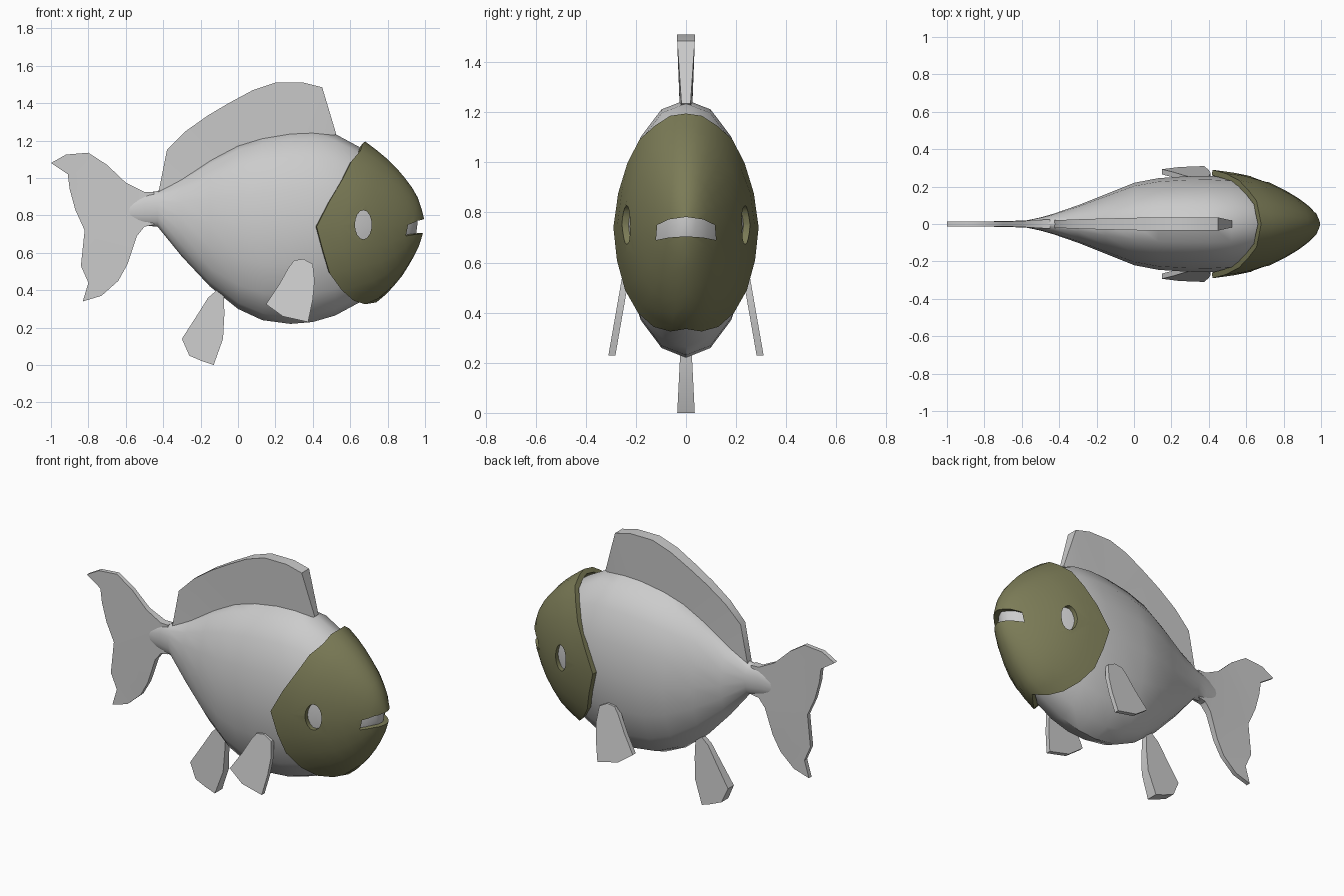
import bpy, bmesh, math

if "Cube" in bpy.data.objects:
    bpy.data.objects.remove(bpy.data.objects["Cube"])


def finish(name, verts, faces, smooth=True):
    me = bpy.data.meshes.new(name)
    me.from_pydata(verts, [], faces)
    ob = bpy.data.objects.new(name, me)
    bpy.context.collection.objects.link(ob)
    bm = bmesh.new()
    bm.from_mesh(me)
    bmesh.ops.triangulate(bm, faces=[f for f in bm.faces if len(f.verts) > 4])
    bmesh.ops.recalc_face_normals(bm, faces=bm.faces)
    bm.to_mesh(me)
    bm.free()
    if smooth:
        shade(ob)
    return ob


def shade(ob, angle=40):
    bpy.ops.object.select_all(action='DESELECT')
    ob.select_set(True)
    bpy.context.view_layer.objects.active = ob
    bpy.ops.object.shade_smooth_by_angle(angle=math.radians(angle))


def section(table, x):
    """Interpolate (top, bottom, half width) of a profile table at x."""
    for a, b in zip(table, table[1:]):
        if x <= b[0]:
            t = max(0, (x - a[0]) / (b[0] - a[0]))
            return [p + (q - p) * t for p, q in zip(a[1:], b[1:])]
    return table[-1][1:]


def ring_point(table, x, ang):
    top, bot, w = section(table, x)
    return (x, w * math.cos(ang),
            (top + bot) / 2 + (top - bot) / 2 * math.sin(ang))


def loft(rows, n, tip):
    """Faces joining rings of n points; the last vertex index is the nose tip."""
    faces = [(r * n + i, r * n + (i + 1) % n, (r + 1) * n + (i + 1) % n, (r + 1) * n + i)
             for r in range(rows - 1) for i in range(n)]
    return faces + [((rows - 1) * n + i, (rows - 1) * n + (i + 1) % n, tip) for i in range(n)]


def fin(name, outline, half, mid=lambda x, z: 0):
    """Flat fin from an x-z outline; half thickness and centre y vary over it."""
    n = len(outline)
    verts = [(x, mid(x, z) + s * half(x, z), z) for s in (-1, 1) for x, z in outline]
    faces = [tuple(range(n)), tuple(range(2 * n - 1, n - 1, -1))]
    faces += [(i, (i + 1) % n, n + (i + 1) % n, n + i) for i in range(n)]
    return finish(name, verts, faces)


# Body: x, top, bottom, half width
BODY = [(-.6, .87, .77, .014), (-.5, .92, .745, .035), (-.43, .93, .74, .055),
        (-.3, 1.0, .58, .10), (-.15, 1.10, .42, .16), (0, 1.18, .30, .22),
        (.13, 1.22, .24, .245), (.28, 1.245, .22, .255), (.4, 1.25, .23, .257),
        (.52, 1.235, .265, .25), (.65, 1.165, .335, .225), (.75, 1.09, .39, .185),
        (.85, 1.0, .50, .135), (.91, .92, .60, .09), (.95, .84, .68, .04)]
N = 16
verts = [ring_point(BODY, row[0], 2 * math.pi * i / N) for row in BODY for i in range(N)]
verts.append((.96, 0, .76))
finish("body", verts, loft(len(BODY), N, len(verts) - 1) + [tuple(range(N))])

# Mask: shell over the head with a swept back edge
MASK = [(.42, 1.27, .21, .29), (.6, 1.235, .27, .265), (.68, 1.195, .31, .24),
        (.74, 1.15, .335, .215), (.80, 1.10, .385, .185), (.87, 1.03, .465, .145),
        (.93, .95, .56, .10), (.97, .88, .64, .065), (.99, .80, .71, .025)]
EDGE = [.74, .62, .49, .42, .56, .655, .68]      # back edge x from belly to crown


def edge_x(ang):
    u = (math.degrees(math.asin(math.sin(ang))) + 90) / 30
    k = min(5, int(u + 1e-6))
    return EDGE[k] + (EDGE[k + 1] - EDGE[k]) * (u - k)


M, ROWS = 24, 9
verts = []
for r in range(ROWS):
    s = 1 - (1 - r / (ROWS - 1)) ** 1.7
    for i in range(M):
        a = 2 * math.pi * i / M
        e = edge_x(a)
        verts.append(ring_point(MASK, e + (.99 - e) * s, a))
verts.append((1.0, 0, .76))
mask = finish("mask", verts, loft(ROWS, M, len(verts) - 1), smooth=False)
mat = bpy.data.materials.new("olive")
mat.diffuse_color = (.2, .2, .095, 1)
mat.use_nodes = True
mat.node_tree.nodes["Principled BSDF"].inputs["Base Color"].default_value = mat.diffuse_color
mask.data.materials.append(mat)

# Eye and mouth openings
eye = [(.67 + .045 * math.cos(math.pi * k / 8), .75 + .078 * math.sin(math.pi * k / 8))
       for k in range(16)]
eye_cutter = fin("eye_cutter", eye, lambda x, z: .5)
lips = [(-.12, .69), (-.07, .70), (0, .705), (.07, .70), (.12, .69),
        (.115, .75), (.07, .772), (0, .782), (-.07, .772), (-.115, .75)]
n = len(lips)
mouth_cutter = finish("mouth_cutter", [(x, y, z) for x in (.8, 1.2) for y, z in lips],
                      [tuple(range(n)), tuple(range(2 * n - 1, n - 1, -1))] +
                      [(i, (i + 1) % n, n + (i + 1) % n, n + i) for i in range(n)])
bpy.context.view_layer.objects.active = mask
solid = mask.modifiers.new("shell", 'SOLIDIFY')
solid.thickness, solid.offset = .03, -1
bpy.ops.object.modifier_apply(modifier="shell")
for cutter in (eye_cutter, mouth_cutter):
    cutter.hide_render = True
    cut = mask.modifiers.new("cut", 'BOOLEAN')
    cut.object, cut.operation, cut.solver = cutter, 'DIFFERENCE', 'EXACT'
    bpy.ops.object.modifier_apply(modifier="cut")
    bpy.data.objects.remove(cutter)
shade(mask)

# Tail fin
fin("tail_fin", [(-.45, .925), (-.5, .925), (-.6, .975), (-.7, 1.07), (-.8, 1.135), (-.92, 1.125),
                 (-1, 1.08), (-.91, 1.02), (-.9, .94), (-.87, .83), (-.82, .72), (-.84, .53),
                 (-.80, .44), (-.83, .34), (-.73, .37), (-.64, .45), (-.59, .54), (-.54, .69),
                 (-.5, .74), (-.45, .75)],
    lambda x, z: .013 + max(0, x + .65) * .06)

# Dorsal fin
fin("dorsal_fin", [(-.43, .9), (-.38, 1.15), (-.28, 1.25), (-.16, 1.335), (-.05, 1.4), (.08, 1.47),
                   (.2, 1.51), (.35, 1.51), (.45, 1.485), (.525, 1.235), (.4, 1.15), (.2, 1.14),
                   (0, 1.08), (-.2, .95), (-.35, .85)],
    lambda x, z: min(.035, .02 + max(0, z - 1.1) * .04) if x < .5 else .018)

# Belly fin
fin("belly_fin", [(-.09, .42), (-.16, .36), (-.21, .28), (-.3, .14), (-.26, .05), (-.19, .02),
                  (-.13, 0), (-.08, .14), (-.073, .27), (-.075, .38)],
    lambda x, z: .035 - .05 * z)

# Side fins, leaning outward
SIDE = [(.30, .56), (.35, .567), (.4, .54), (.41, .45), (.4, .35), (.375, .23),
        (.24, .26), (.15, .325), (.22, .43), (.27, .52)]
for side, label in ((1, "left"), (-1, "right")):
    fin(label + "_side_fin", SIDE, lambda x, z: .014,
        lambda x, z, s=side: s * (.238 + (.56 - z) * .175))
